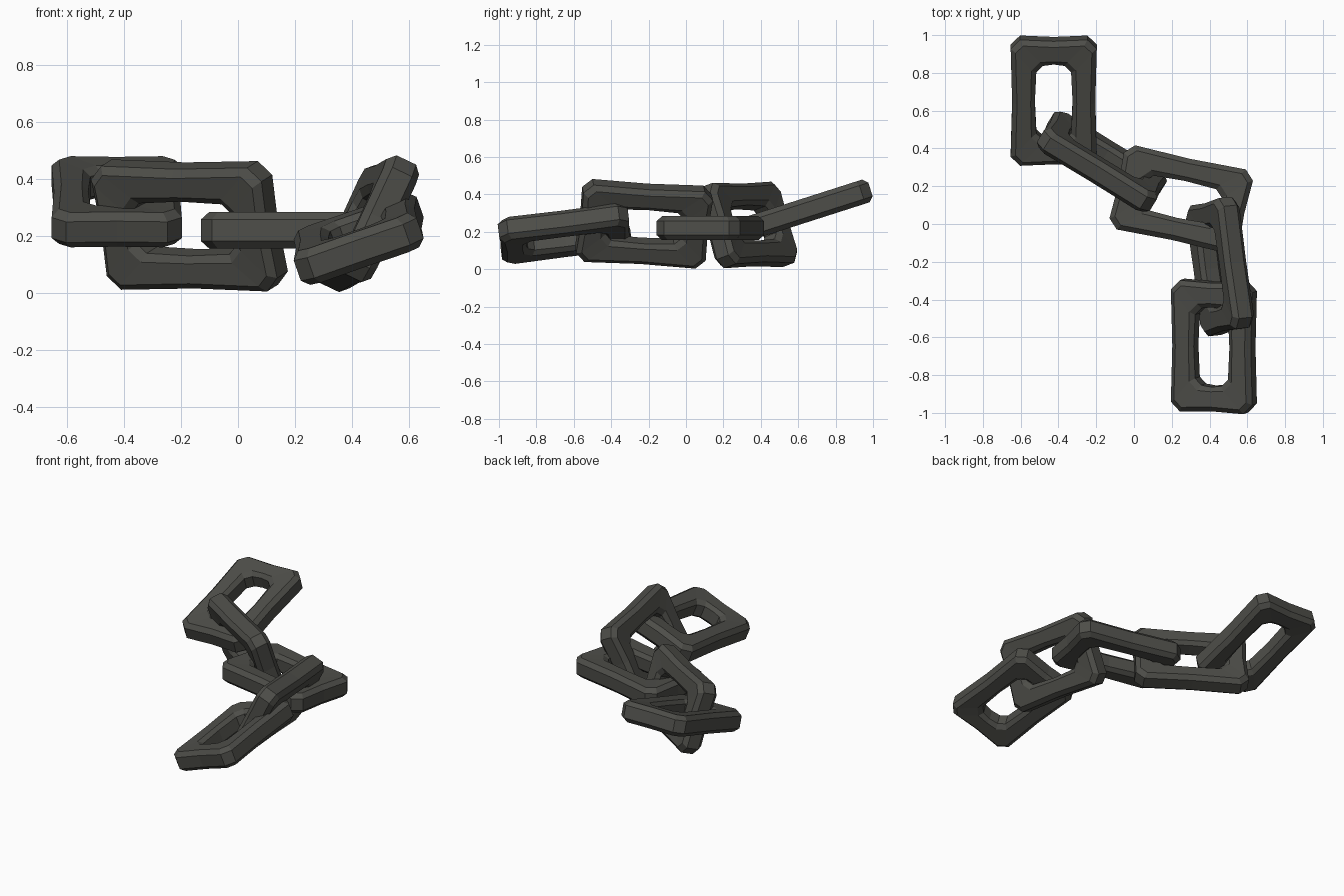
import bpy, bmesh
from mathutils import Vector, Matrix

if "Cube" in bpy.data.objects:
    bpy.data.objects.remove(bpy.data.objects["Cube"])

iron = bpy.data.materials.new("dark_iron")
iron.diffuse_color = (0.075, 0.075, 0.066, 1)
iron.use_nodes = True
iron.node_tree.nodes["Principled BSDF"].inputs["Base Color"].default_value = iron.diffuse_color

HL, HW, HT = 0.35, 0.228, 0.064      # half length, width, thickness of a link
IL, IW = 0.205, 0.092                # half size of the hole


def loop(hx, hy, c, pinch):
    # chamfered rectangle with slightly pinched side middles, 12 points
    q = [(hx - pinch, 0), (hx, hy - c), (hx - c, hy), (0, hy - pinch)]
    pts = q[:]
    pts += [(-hx + c, hy), (-hx, hy - c), (-hx + pinch, 0)]
    pts += [(-hx, -hy + c), (-hx + c, -hy), (0, -hy + pinch)]
    pts += [(hx - c, -hy), (hx, -hy + c)]
    return pts


def link(name, centre, long_axis, wide_axis):
    L = Vector(long_axis).normalized()
    W = Vector(wide_axis)
    W = (W - L * W.dot(L)).normalized()
    N = L.cross(W)
    m = Matrix((L, W, N)).transposed().to_4x4()
    m.translation = Vector(centre)
    b = 0.026                         # worn edge bevel of the bars
    h, s = HT, HT - b
    t = 0.008                         # waist of the bars
    # section around the bar: outer wall, top, inner wall, bottom
    rings = [(loop(HL, HW, 0.05, t), -s), (loop(HL, HW, 0.05, t), s),
             (loop(HL - b, HW - b, 0.04, t), h),
             (loop(IL + b, IW + b, 0.045, -t / 2), h - 0.004),
             (loop(IL, IW, 0.035, -t), s), (loop(IL, IW, 0.035, -t), -s),
             (loop(IL + b, IW + b, 0.045, -t / 2), -h + 0.004),
             (loop(HL - b, HW - b, 0.04, t), -h)]
    bm = bmesh.new()
    vs = [[bm.verts.new((x, y, z)) for x, y in pts] for pts, z in rings]
    n = len(vs[0])
    for i in range(8):
        a, c = vs[i], vs[(i + 1) % 8]
        for j in range(n):
            k = (j + 1) % n
            bm.faces.new((a[j], a[k], c[k], c[j]))
    bmesh.ops.recalc_face_normals(bm, faces=bm.faces)
    me = bpy.data.meshes.new(name)
    bm.to_mesh(me)
    bm.free()
    me.materials.append(iron)
    ob = bpy.data.objects.new(name, me)
    ob.matrix_world = m
    bpy.context.collection.objects.link(ob)


# chain from the back left to the front right
link("chain_link_back_end", (-0.425, 0.653, 0.32), (0, 1, 0.32), (1, 0, 0))
link("chain_link_upright_back", (-0.17, 0.33, 0.237), (0.85, -0.52, -0.01), (-0.06, -0.09, 0.33))
link("chain_link_flat_middle", (0.25, 0.13, 0.22), (0.62, -0.135, 0), (0.135, 0.62, 0))
link("chain_link_upright_front", (0.455, -0.225, 0.243), (-0.09, 0.67, -0.04), (0.15, 0.02, 0.32))
link("chain_link_front_end", (0.423, -0.648, 0.19), (0, 1, 0.125), (0.94, 0, 0.33))
